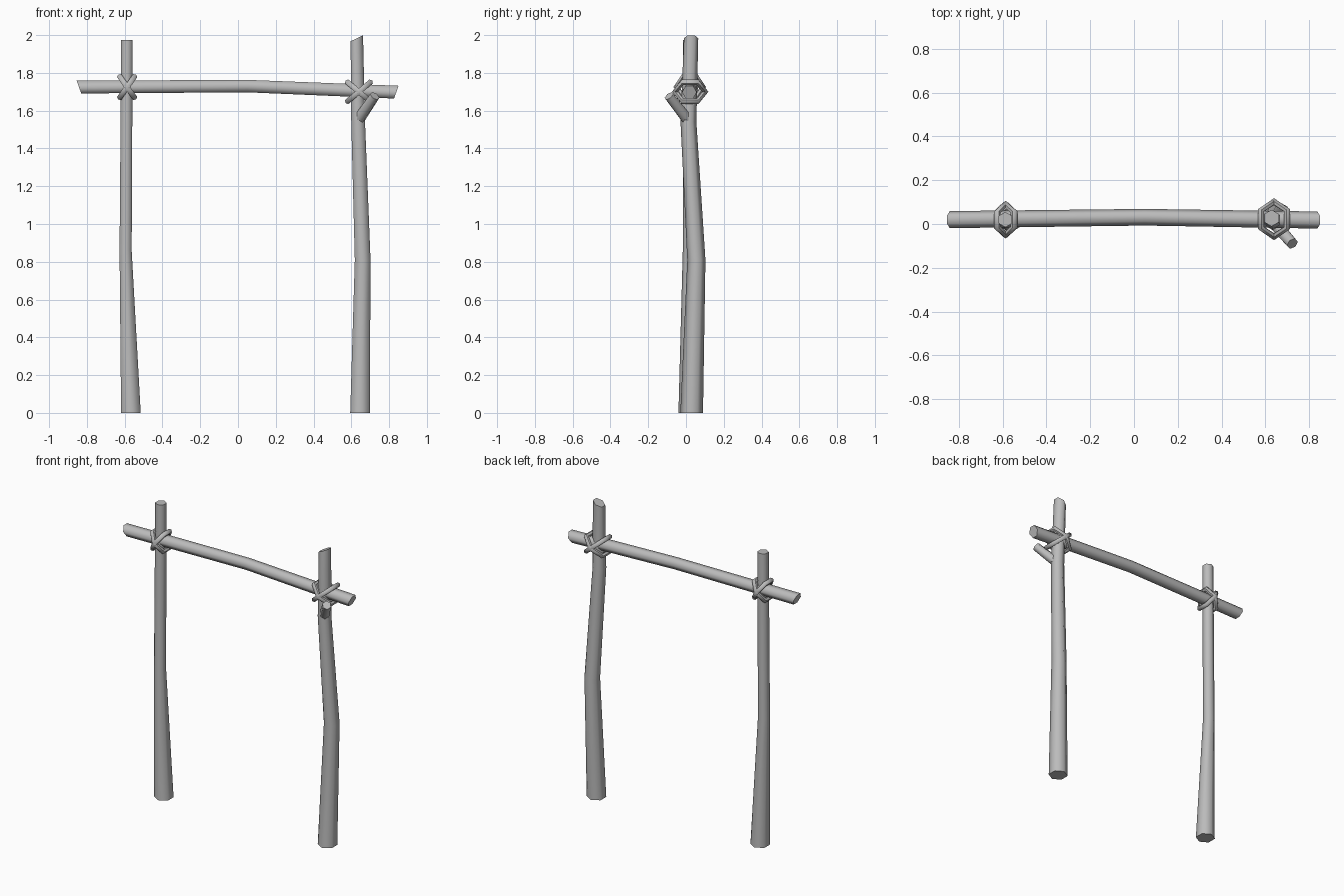
import bpy, bmesh, math
from mathutils import Vector

cube = bpy.data.objects.get("Cube")
if cube:
    bpy.data.objects.remove(cube)


def make_material(name, color):
    mat = bpy.data.materials.new(name)
    mat.use_nodes = True
    mat.diffuse_color = color
    mat.node_tree.nodes["Principled BSDF"].inputs["Base Color"].default_value = color
    return mat


GREY = make_material("weathered grey", (0.5, 0.5, 0.5, 1))
SIDES = 6


def finish(name, bm):
    bmesh.ops.recalc_face_normals(bm, faces=bm.faces)
    mesh = bpy.data.meshes.new(name)
    bm.to_mesh(mesh)
    bm.free()
    mesh.materials.append(GREY)
    obj = bpy.data.objects.new(name, mesh)
    bpy.context.collection.objects.link(obj)
    bpy.ops.object.select_all(action='DESELECT')
    obj.select_set(True)
    bpy.context.view_layer.objects.active = obj
    bpy.ops.object.shade_smooth_by_angle(angle=math.radians(62))
    return obj


def loft(bm, rings, closed=False):
    pairs = list(zip(rings, rings[1:]))
    if closed:
        pairs.append((rings[-1], rings[0]))
    for a, b in pairs:
        for i in range(len(a)):
            j = (i + 1) % len(a)
            bm.faces.new((a[i], a[j], b[j], b[i]))
    if not closed:
        bm.faces.new(rings[0])
        bm.faces.new(rings[-1])


def pole(name, stations, axis, side, cut_start=0, cut_end=0):
    """Six-sided log through (centre, radius) stations; cuts slant the ends."""
    bm = bmesh.new()
    axis = Vector(axis).normalized()
    u = Vector(side)
    u = (u - axis * u.dot(axis)).normalized()
    v = axis.cross(u)
    rings = []
    for k, (centre, radius) in enumerate(stations):
        cut = cut_start if k == 0 else cut_end if k == len(stations) - 1 else 0
        ring = []
        for i in range(SIDES):
            t = math.tau * i / SIDES
            p = u * math.cos(t) * radius + v * math.sin(t) * radius
            ring.append(bm.verts.new(Vector(centre) + p + axis * cut * math.sin(t)))
        rings.append(ring)
    loft(bm, rings)
    return finish(name, bm)


def rope_loop(name, centre, angle, reach, depth, thick):
    """Hexagonal rope ring tilted in the xz plane and wrapped front to back."""
    bm = bmesh.new()
    d = Vector((math.cos(angle), 0, math.sin(angle)))
    y = Vector((0, 1, 0))
    n = d.cross(y)
    rings = []
    for i in range(SIDES):
        t = math.tau * (i + 0.5) / SIDES
        out = d * math.cos(t) * reach + y * math.sin(t) * depth
        rings.append([bm.verts.new(Vector(centre) + out
                                   + out.normalized() * math.cos(s) * thick
                                   + n * math.sin(s) * thick)
                      for s in (math.tau * k / SIDES for k in range(SIDES))])
    loft(bm, rings, closed=True)
    return finish(name, bm)


UP, ACROSS, DEPTH = (0, 0, 1), (1, 0, 0), (0, 1, 0)

# Uprights
pole("right_post", [((-0.567, 0.02, 0), 0.06), ((-0.595, 0.02, 0.86), 0.037),
                    ((-0.588, 0.02, 1.975), 0.035)], UP, DEPTH)
pole("left_post", [((0.646, 0.03, 0), 0.06), ((0.66, 0.055, 0.81), 0.048),
                   ((0.636, 0.013, 1.54), 0.042), ((0.629, 0.027, 1.983), 0.038)],
     UP, DEPTH, cut_end=-0.018)

# Broken branch on the left post
pole("branch_stub", [((0.637, 0.01, 1.55), 0.033), ((0.724, -0.09, 1.678), 0.028)],
     (0.087, -0.1, 0.128), UP)

# Crossbar
pole("crossbar", [((-0.842, 0.02, 1.725), 0.039), ((0.05, 0.031, 1.73), 0.038),
                  ((0.838, 0.018, 1.698), 0.039)], ACROSS, DEPTH, -0.014, 0.014)

# Rope lashings, crossed at each joint
for side, centre, tilt, reach, depth in (
        ("right", (-0.587, 0.02, 1.725), 55, 0.077, 0.07),
        ("left", (0.64, 0.022, 1.70), 40, 0.09, 0.08)):
    for label, sign in (("rising", 1), ("falling", -1)):
        rope_loop(f"{side}_lashing_{label}", centre, math.radians(sign * tilt),
                  reach, depth, 0.016)
